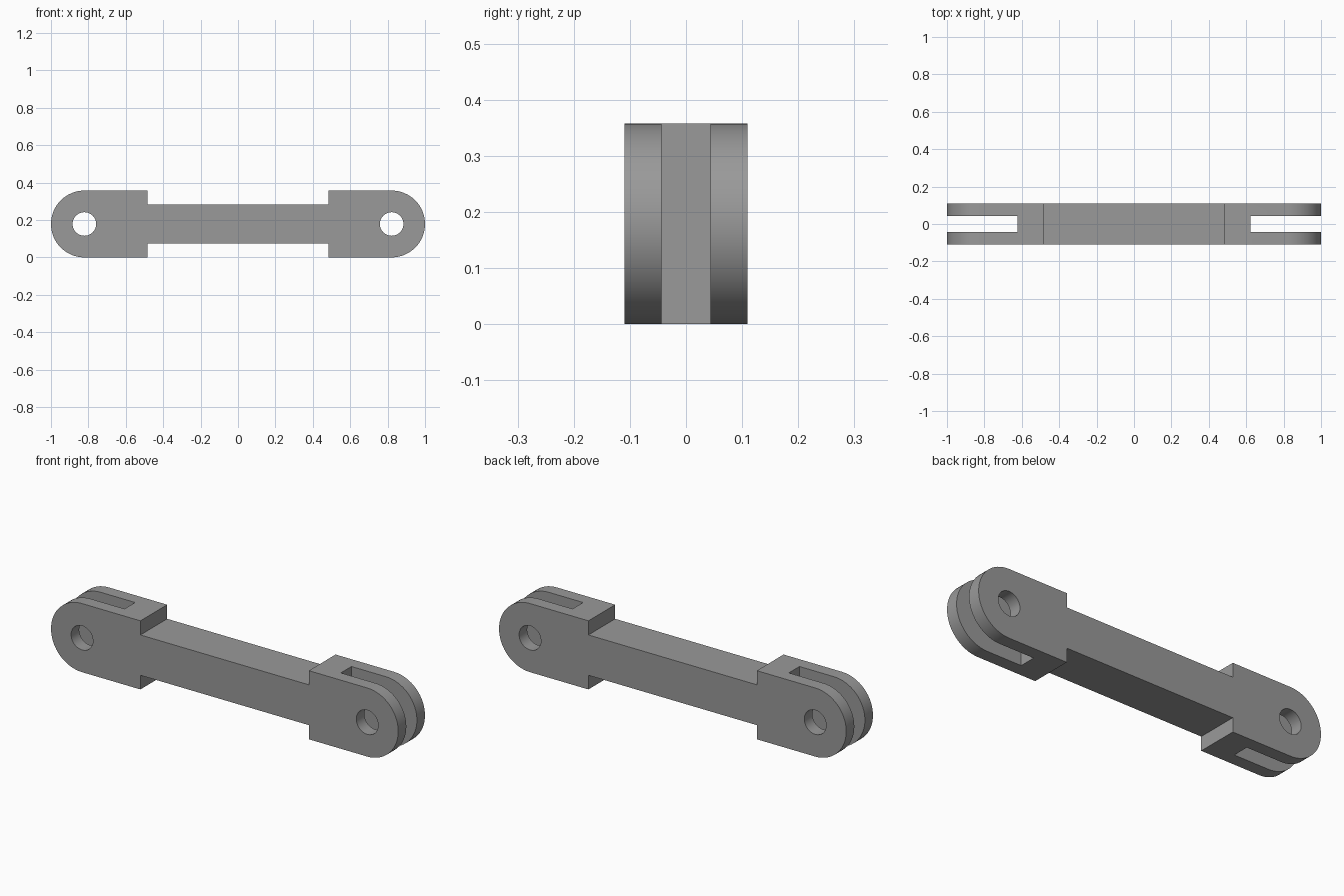
import bpy, bmesh, math
from mathutils import Matrix

if "Cube" in bpy.data.objects:
    bpy.data.objects.remove(bpy.data.objects["Cube"])

R = 0.1786          # end radius, half the height
CX = 1 - R          # pivot position
HALF_Y = 0.11       # half thickness
BLOCK_X = 0.485     # inner face of the end blocks
BAR = 0.105         # half height of the middle bar
HOLE_R = 0.063
SLOT_Y, SLOT_X = 0.0435, 0.623
ARC = 32            # segments per rounded end


def make_object(name, bm):
    bmesh.ops.recalc_face_normals(bm, faces=bm.faces)
    mesh = bpy.data.meshes.new(name)
    bm.to_mesh(mesh)
    bm.free()
    obj = bpy.data.objects.new(name, mesh)
    bpy.context.collection.objects.link(obj)
    return obj


# Link outline: right half, then the same half turned by 180 degrees
half = [(BLOCK_X, -BAR), (BLOCK_X, -R)]
for i in range(ARC + 1):
    a = -math.pi / 2 + math.pi * i / ARC
    half.append((CX + R * math.cos(a), R * math.sin(a)))
half += [(BLOCK_X, R), (BLOCK_X, BAR)]
outline = half + [(-x, -z) for x, z in half]

bm = bmesh.new()
face = bm.faces.new([bm.verts.new((x, -HALF_Y, z + R)) for x, z in outline])
ext = bmesh.ops.extrude_face_region(bm, geom=[face])
bmesh.ops.translate(bm, vec=(0, 2 * HALF_Y, 0),
                    verts=[v for v in ext["geom"] if isinstance(v, bmesh.types.BMVert)])
link = make_object("link_bar", bm)

# Cutters: a fork slot and a pin hole at each end
cutters = []
for s in (-1, 1):
    bm = bmesh.new()
    bmesh.ops.create_cube(bm, size=1, matrix=Matrix.Translation((s * (SLOT_X + 0.3), 0, R))
                          @ Matrix.Diagonal((0.6, 2 * SLOT_Y, 1, 1)))
    cutters.append(make_object("slot_cutter", bm))
    bm = bmesh.new()
    bmesh.ops.create_cone(bm, cap_ends=True, segments=48, radius1=HOLE_R, radius2=HOLE_R,
                          depth=1, matrix=Matrix.Translation((s * CX, 0, R))
                          @ Matrix.Rotation(math.pi / 2, 4, 'X'))
    cutters.append(make_object("pin_hole_cutter", bm))

for cutter in cutters:
    cutter.hide_render = True
    mod = link.modifiers.new("cut", 'BOOLEAN')
    mod.operation = 'DIFFERENCE'
    mod.solver = 'EXACT'
    mod.object = cutter

# Bake the cuts and remove the cutters
bpy.context.view_layer.update()
baked = bpy.data.meshes.new_from_object(link.evaluated_get(bpy.context.evaluated_depsgraph_get()))
link.modifiers.clear()
link.data = baked
for cutter in cutters:
    bpy.data.objects.remove(cutter)

# Plain grey finish, smooth curves with sharp edges
grey = bpy.data.materials.new("grey")
grey.diffuse_color = (0.32, 0.32, 0.32, 1)
grey.use_nodes = True
grey.node_tree.nodes["Principled BSDF"].inputs["Base Color"].default_value = grey.diffuse_color
link.data.materials.clear()
link.data.materials.append(grey)
bpy.context.view_layer.objects.active = link
link.select_set(True)
bpy.ops.object.shade_smooth_by_angle(angle=math.radians(30))
